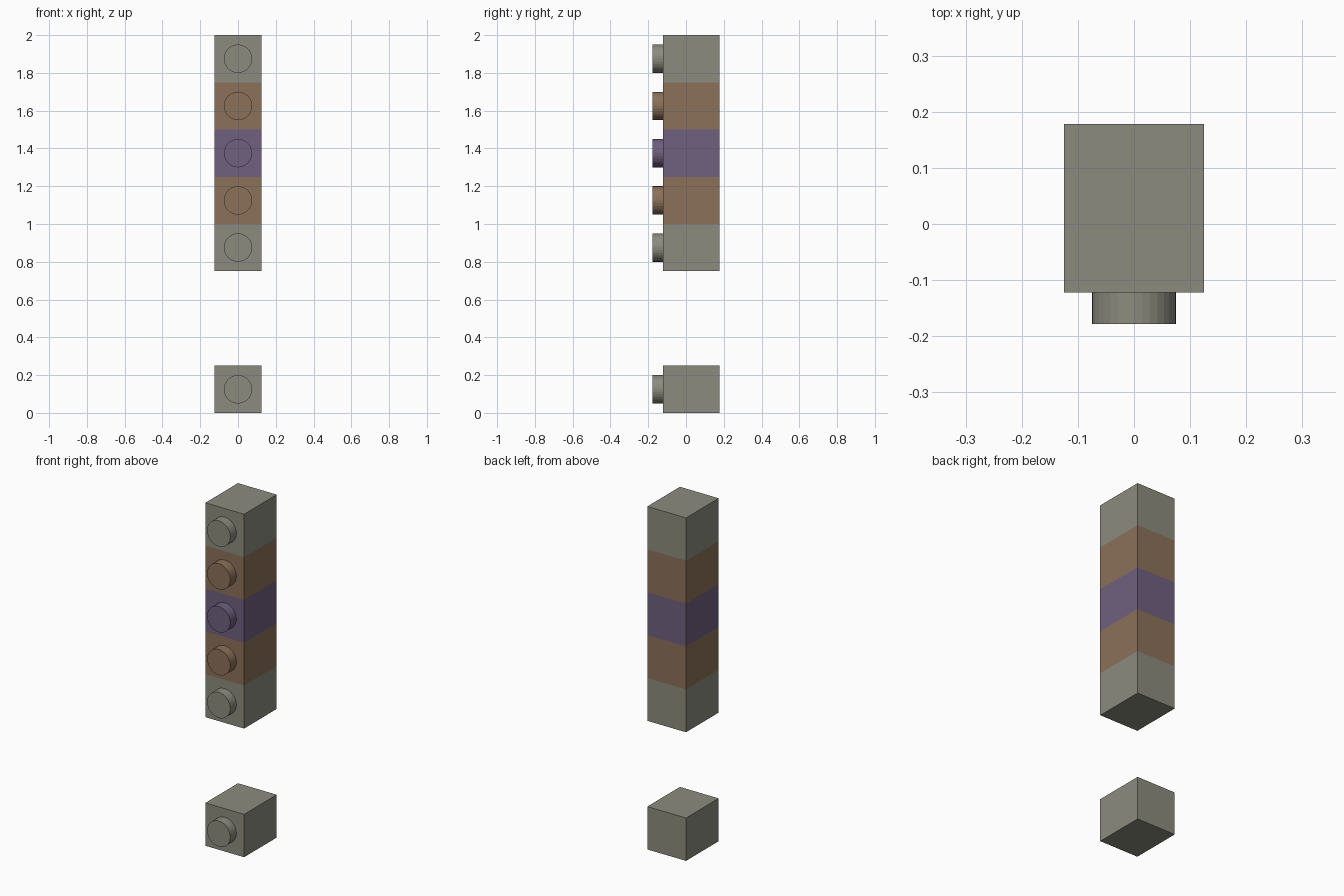
import bpy
import bmesh
from math import pi
from mathutils import Matrix, Vector

cube = bpy.data.objects.get("Cube")
if cube:
    bpy.data.objects.remove(cube, do_unlink=True)

WIDTH, DEPTH = 0.25, 0.3
STUD_RADIUS, STUD_DEPTH = 0.075, 0.056
FRONT = -(DEPTH + STUD_DEPTH) / 2 + STUD_DEPTH  # y of the block's front face


def make_material(name, rgb):
    mat = bpy.data.materials.new(name)
    mat.use_nodes = True
    color = (*rgb, 1)
    mat.diffuse_color = color
    mat.node_tree.nodes["Principled BSDF"].inputs["Base Color"].default_value = color
    return mat


grey = make_material("warm grey", (0.26, 0.26, 0.21))
brown = make_material("brown", (0.26, 0.165, 0.1))
purple = make_material("purple", (0.16, 0.115, 0.21))


def add_object(name, bm, mat):
    mesh = bpy.data.meshes.new(name)
    bm.to_mesh(mesh)
    bm.free()
    mesh.materials.append(mat)
    obj = bpy.data.objects.new(name, mesh)
    bpy.context.collection.objects.link(obj)
    return obj


def add_block(name, level, mat):
    z = WIDTH * (level + 0.5)
    # Body
    bm = bmesh.new()
    place = Matrix.Translation((0, FRONT + DEPTH / 2, z))
    size = Matrix.Diagonal(Vector((WIDTH, DEPTH, WIDTH, 1)))
    bmesh.ops.create_cube(bm, size=1, matrix=place @ size)
    add_object(name + "_body", bm, mat)
    # Round stud on the front
    bm = bmesh.new()
    place = Matrix.Translation((0, FRONT - STUD_DEPTH / 2, z))
    bmesh.ops.create_cone(bm, cap_ends=True, segments=32, radius1=STUD_RADIUS,
                          radius2=STUD_RADIUS, depth=STUD_DEPTH,
                          matrix=place @ Matrix.Rotation(pi / 2, 4, "X"))
    add_object(name + "_stud", bm, mat)


# Separate base block, then the stacked column above the gap
add_block("base_block", 0, grey)
for i, mat in enumerate((grey, brown, purple, brown, grey)):
    add_block(f"column_block_{i + 1}", i + 3, mat)
